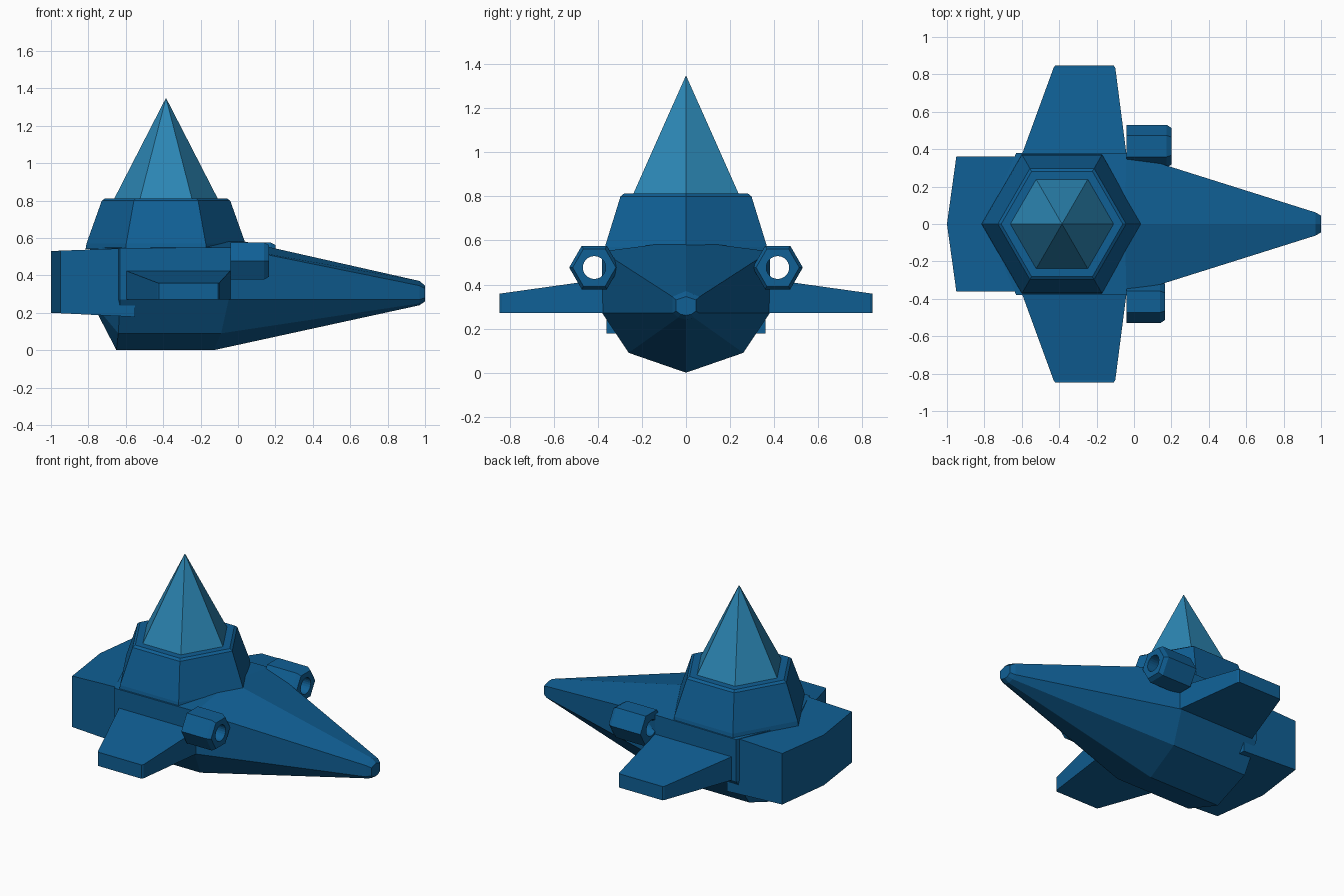
import bpy, bmesh, math

if "Cube" in bpy.data.objects:
    bpy.data.objects.remove(bpy.data.objects["Cube"])


def material(name, rgb):
    m = bpy.data.materials.new(name)
    m.diffuse_color = (*rgb, 1)
    m.use_nodes = True
    m.node_tree.nodes["Principled BSDF"].inputs["Base Color"].default_value = m.diffuse_color
    return m


BLUE = material("deep blue", (0.005, 0.115, 0.30))
LIGHT = material("light blue", (0.025, 0.24, 0.46))


def build(name, rings, mat, closed=False, centre=None):
    """Skin a list of equal-length rings; cap the ends, or join last to first."""
    bm = bmesh.new()
    vr = [[bm.verts.new(p) for p in r] for r in rings]
    n = len(vr[0])
    pairs = list(zip(vr, vr[1:])) + ([(vr[-1], vr[0])] if closed else [])
    for a, b in pairs:
        for i in range(n):
            j = (i + 1) % n
            bm.faces.new((a[i], a[j], b[j], b[i]))
    if not closed:
        bm.faces.new(vr[-1])
        if centre:
            c = bm.verts.new(centre)
            for i in range(n):
                bm.faces.new((vr[0][i], vr[0][(i + 1) % n], c))
        else:
            bm.faces.new(vr[0])
    bmesh.ops.recalc_face_normals(bm, faces=bm.faces)
    me = bpy.data.meshes.new(name)
    bm.to_mesh(me)
    bm.free()
    me.materials.append(mat)
    ob = bpy.data.objects.new(name, me)
    bpy.context.collection.objects.link(ob)
    return ob


def section(half):
    """Mirror a half section (top ridge ... bottom ridge) across y = 0."""
    return half + [(x, -y, z) for x, y, z in half[-2:0:-1]]


def hexagon(r, z, cx=-0.385):
    return [(cx + r * math.cos(k * math.pi / 3), r * math.sin(k * math.pi / 3), z)
            for k in range(6)]


# Faceted hull tapering to the nose
hull = [
    section([(-0.79, 0, 0.55), (-0.63, 0.38, 0.545), (-0.63, 0.38, 0.27),
             (-0.64, 0.26, 0.09), (-0.65, 0, 0.0)]),
    section([(-0.05, 0, 0.60), (-0.04, 0.38, 0.55), (-0.05, 0.38, 0.27),
             (-0.09, 0.26, 0.09), (-0.13, 0, 0.0)]),
    section([(0.97, 0, 0.37), (0.97, 0.062, 0.345), (0.97, 0.06, 0.27),
             (0.97, 0.035, 0.25), (0.97, 0, 0.24)]),
    section([(1.0, 0, 0.345), (1.0, 0.045, 0.33), (1.0, 0.045, 0.28),
             (1.0, 0.025, 0.265), (1.0, 0, 0.26)]),
]
build("hull", hull, BLUE, centre=(-0.79, 0, 0.27))

# Rear engine block with a shallow pointed back
plan = [(-0.55, 0.36), (-0.95, 0.36), (-1.0, 0), (-0.95, -0.36), (-0.55, -0.36)]
build("engine_block", [[(x, y, 0.18 + 0.02 * (-0.6 - x) / 0.4) for x, y in plan],
                       [(x, y, 0.545 - 0.015 * (-0.6 - x) / 0.4) for x, y in plan]], BLUE)

# Six-sided tower and its spire
build("tower", [hexagon(0.43, 0.54), hexagon(0.425, 0.57),
                hexagon(0.343, 0.80), hexagon(0.325, 0.812)], BLUE)
build("spire", [hexagon(0.282, 0.80), hexagon(0.002, 1.345)], LIGHT)


def hex_tube(name, cy, x0, x1):
    """Hexagonal barrel with a round bore."""
    cz, r, n = 0.477, 0.114, 24

    def ring(x, f):
        return [(x, cy + f(a) * math.cos(a), cz + f(a) * math.sin(a))
                for a in (2 * math.pi * i / n for i in range(n))]

    def outer(s):
        return lambda a: s * r * math.cos(math.pi / 6) / math.cos(
            a % (math.pi / 3) - math.pi / 6)

    def bore(a):
        return 0.052

    build(name, [ring(x0, bore), ring(x0, outer(1)), ring(x1 - 0.025, outer(1)),
                 ring(x1, outer(0.86)), ring(x1, bore)], BLUE, closed=True)


# Wings and barrels on both sides
for side, s, muzzle in (("left", -1, 0.165), ("right", 1, 0.20)):
    root = [(-0.60, 0.27), (-0.04, 0.27), (-0.04, 0.425), (-0.60, 0.425)]
    tip = [(-0.43, 0.27), (-0.10, 0.27), (-0.10, 0.36), (-0.43, 0.36)]
    build(side + "_wing", [[(x, s * 0.37, z) for x, z in root],
                           [(x, s * 0.835, z) for x, z in tip],
                           [(-0.265 + (x + 0.265) * 0.95, s * 0.847, z) for x, z in tip]], BLUE)
    hex_tube(side + "_barrel", s * 0.416, -0.04, muzzle)
